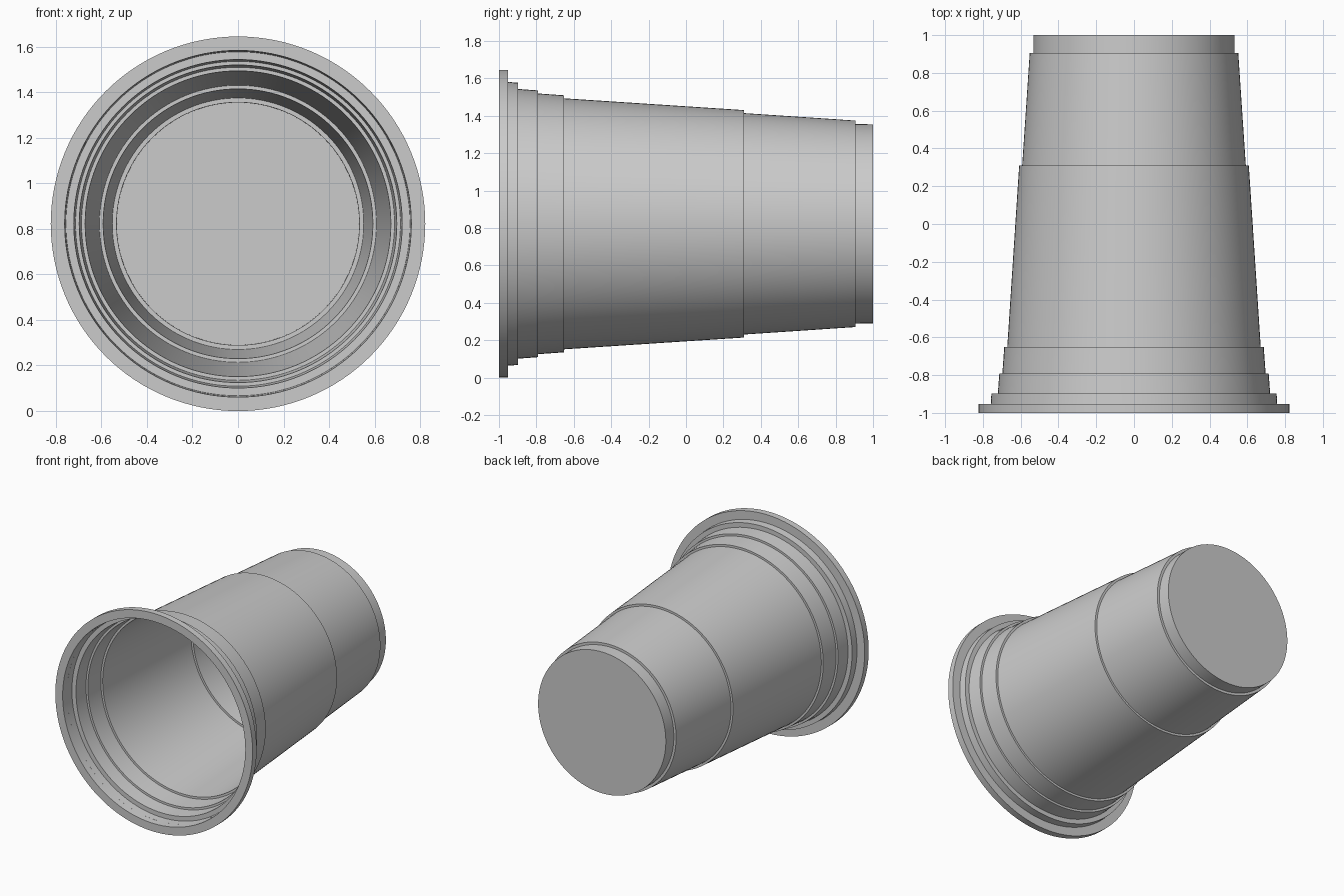
import bpy
import bmesh
from math import sin, cos, tau, radians

if "Cube" in bpy.data.objects:
    bpy.data.objects.remove(bpy.data.objects["Cube"], do_unlink=True)

SEGMENTS = 128
AXIS_HEIGHT = 0.822

grey = bpy.data.materials.new("matte_grey")
grey.use_nodes = True
GREY = (0.6, 0.6, 0.6, 1.0)
grey.diffuse_color = GREY
grey.node_tree.nodes["Principled BSDF"].inputs["Base Color"].default_value = GREY


def lathe(name, profile, cap_end=False):
    """Turn a profile of (y, radius) points around the lying axis."""
    bm = bmesh.new()
    rings = []
    for y, r in profile:
        angles = [tau * i / SEGMENTS for i in range(SEGMENTS)]
        rings.append([bm.verts.new((r * sin(a), y, AXIS_HEIGHT + r * cos(a)))
                      for a in angles])
    for near, far in zip(rings, rings[1:]):
        for i in range(SEGMENTS):
            j = (i + 1) % SEGMENTS
            bm.faces.new((near[i], near[j], far[j], far[i]))
    if cap_end:
        bm.faces.new(rings[-1])
    mesh = bpy.data.meshes.new(name)
    bm.to_mesh(mesh)
    bm.free()
    mesh.materials.append(grey)
    obj = bpy.data.objects.new(name, mesh)
    bpy.context.collection.objects.link(obj)
    bpy.ops.object.select_all(action='DESELECT')
    obj.select_set(True)
    bpy.context.view_layer.objects.active = obj
    bpy.ops.object.shade_smooth_by_angle(angle=radians(30))
    return obj


# Stepped thin-walled cup, open at the front and closed at the back
cup_wall = lathe("cup_wall", [
    (-1.0, 0.761), (-0.898, 0.755),
    (-0.898, 0.721), (-0.791, 0.713),
    (-0.791, 0.697), (-0.652, 0.687),
    (-0.652, 0.671), (0.309, 0.608),
    (0.309, 0.592), (0.906, 0.552),
    (0.906, 0.533), (1.0, 0.532),
], cap_end=True)

# Flat flange around the opening
rim = lathe("rim", [(-1.0, 0.761), (-1.0, 0.822), (-0.952, 0.822), (-0.952, 0.758)])
